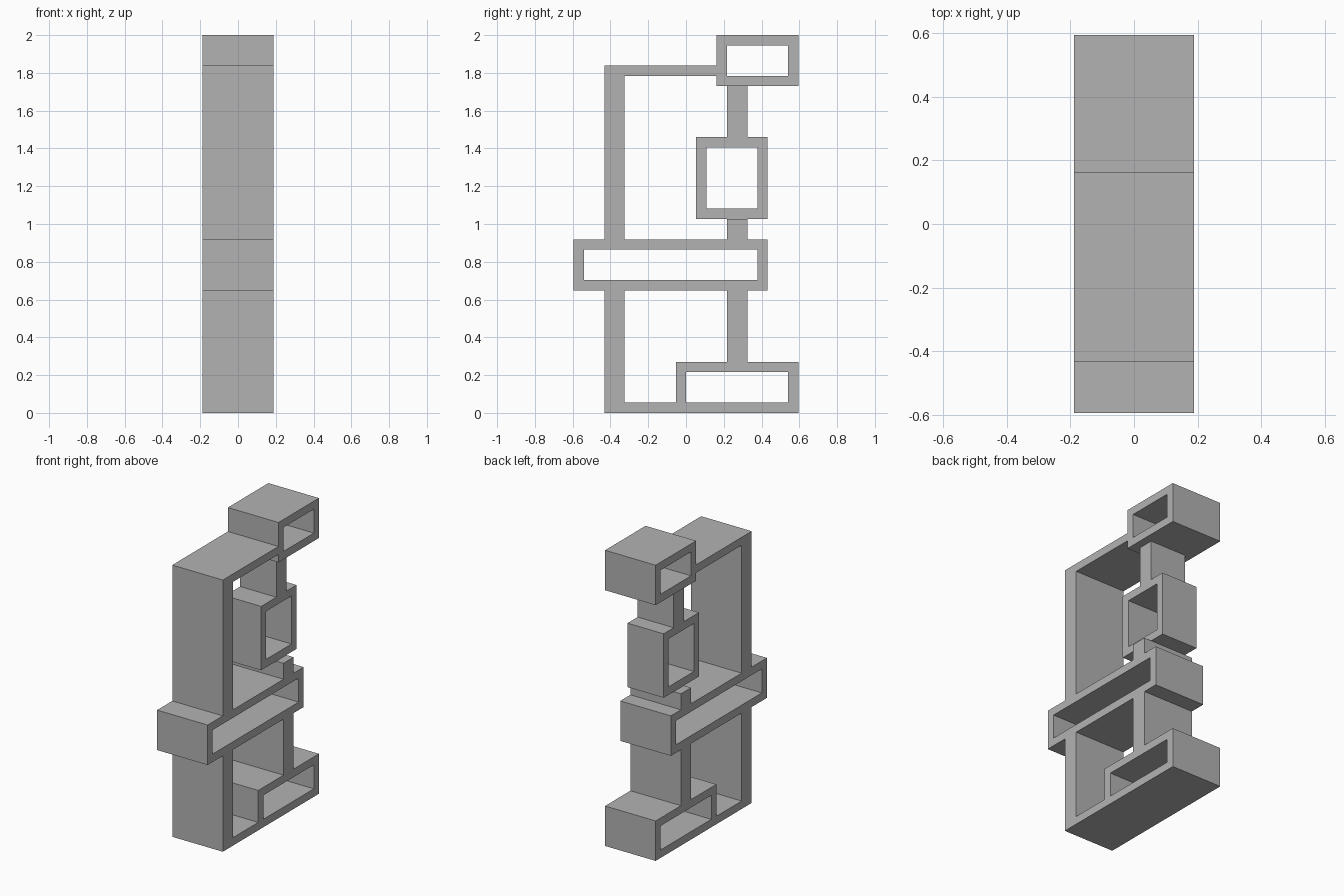
import bpy
import bmesh

cube = bpy.data.objects.get("Cube")
if cube:
    bpy.data.objects.remove(cube, do_unlink=True)

U = 2 / 37          # design module: the sculpture is 37 modules tall
WIDE, NARROW = 3.5 * U, 2.5 * U   # half widths

grey = bpy.data.materials.new("mid grey")
grey.use_nodes = True
colour = (0.45, 0.45, 0.45, 1)
grey.diffuse_color = colour
grey.node_tree.nodes["Principled BSDF"].inputs["Base Color"].default_value = colour


def finish(name, bm):
    bmesh.ops.recalc_face_normals(bm, faces=bm.faces)
    mesh = bpy.data.meshes.new(name)
    bm.to_mesh(mesh)
    bm.free()
    mesh.materials.append(grey)
    obj = bpy.data.objects.new(name, mesh)
    bpy.context.collection.objects.link(obj)


def loop(bm, x, y0, y1, z0, z1):
    corners = ((y0, z0), (y1, z0), (y1, z1), (y0, z1))
    return [bm.verts.new((x, y * U, z * U)) for y, z in corners]


def bar(name, y0, y1, z0, z1, half):
    """Solid block across the width."""
    bm = bmesh.new()
    a = loop(bm, -half, y0, y1, z0, z1)
    b = loop(bm, half, y0, y1, z0, z1)
    bm.faces.new(a)
    bm.faces.new(b)
    for i in range(4):
        j = (i + 1) % 4
        bm.faces.new((a[i], a[j], b[j], b[i]))
    finish(name, bm)


def frame(name, y0, y1, z0, z1, half):
    """Rectangular tube with walls one module thick, open at both sides."""
    bm = bmesh.new()
    outer = [loop(bm, x, y0, y1, z0, z1) for x in (-half, half)]
    inner = [loop(bm, x, y0 + 1, y1 - 1, z0 + 1, z1 - 1) for x in (-half, half)]
    for a, b in (outer, inner, (outer[0], inner[0]), (outer[1], inner[1])):
        for i in range(4):
            j = (i + 1) % 4
            bm.faces.new((a[i], a[j], b[j], b[i]))
    finish(name, bm)


# Hollow boxes
frame("base_box", -1, 11, 0, 5, WIDE)
frame("middle_shelf_box", -11, 8, 12, 17, WIDE)
frame("inner_box", 1, 8, 19, 27, NARROW)
frame("top_box", 3, 11, 32, 37, WIDE)

# Plates linking the front posts to the boxes
bar("base_plate", -8, -1, 0, 1, WIDE)
bar("top_plate", -8, 3, 33, 34, WIDE)

# Front posts
bar("lower_front_post", -8, -6, 1, 12, WIDE)
bar("upper_front_post", -8, -6, 17, 33, WIDE)

# Back posts
bar("lower_back_post", 4, 6, 5, 12, WIDE)
bar("short_back_post", 4, 6, 17, 19, WIDE)
bar("upper_back_post", 4, 6, 27, 32, NARROW)
